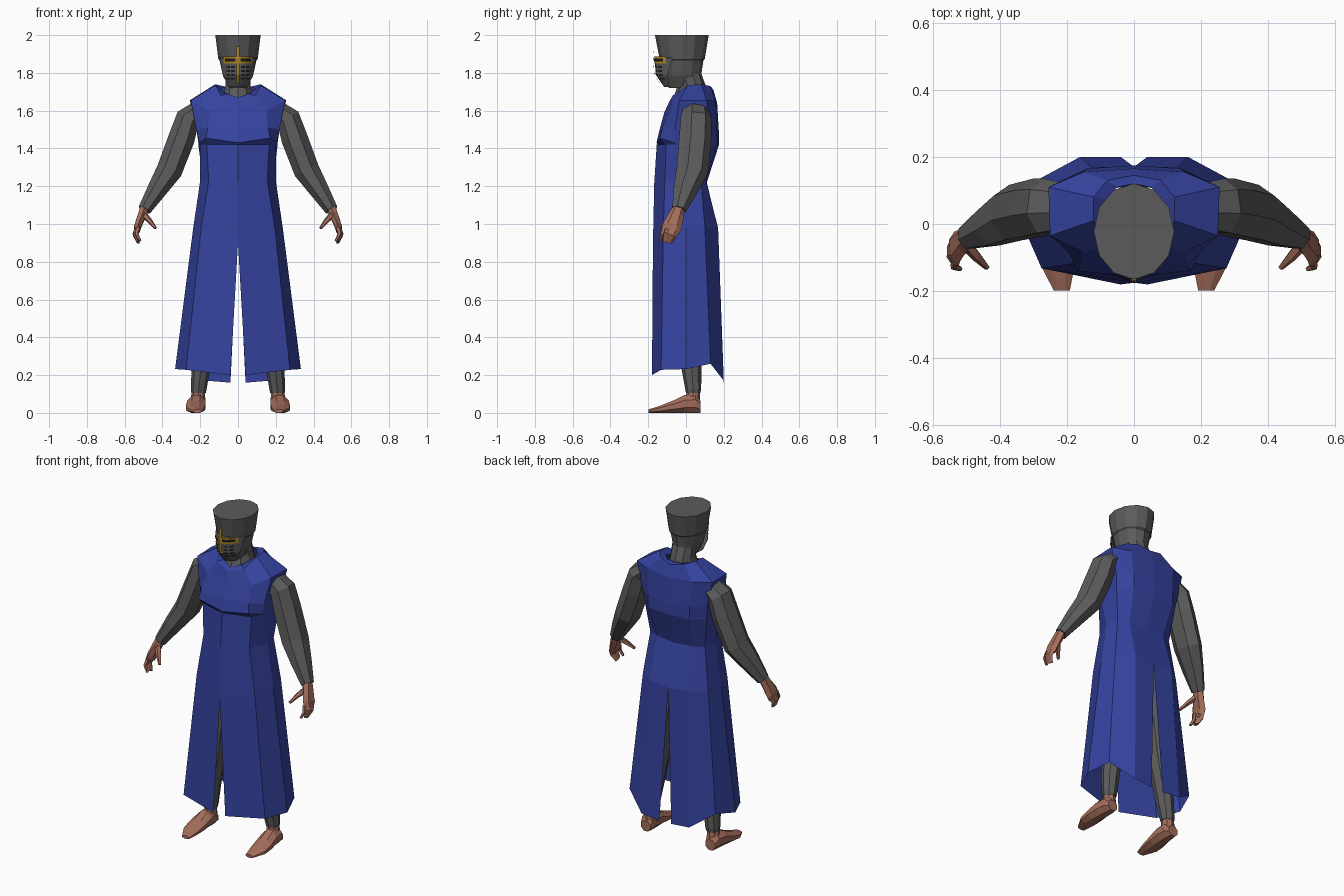
import bpy, bmesh, math
from mathutils import Vector


def material(name, rgb):
    m = bpy.data.materials.new(name)
    m.diffuse_color = (*rgb, 1)
    return m


BLUE = material("blue_cloth", (0.036, 0.056, 0.35))
GREY = material("grey_mail", (0.105, 0.105, 0.105))
SKIN = material("skin", (0.37, 0.155, 0.105))
GOLD = material("gold", (0.45, 0.24, 0.015))
DARK = material("dark_slit", (0.012, 0.012, 0.012))


def loft(name, rings, mat, closed=False, mirror=False):
    """Skin a list of equally long point rows; closed rows get end caps."""
    bm = bmesh.new()
    rows = [[bm.verts.new(p) for p in r] for r in rings]
    n = len(rows[0])
    for a, b in zip(rows, rows[1:]):
        for i in range(n if closed else n - 1):
            j = (i + 1) % n
            bm.faces.new((a[i], a[j], b[j], b[i]))
    if closed:
        bm.faces.new(rows[0][::-1])
        bm.faces.new(rows[-1])
        bmesh.ops.recalc_face_normals(bm, faces=bm.faces)
    me = bpy.data.meshes.new(name)
    bm.to_mesh(me)
    bm.free()
    me.materials.append(mat)
    ob = bpy.data.objects.new(name, me)
    bpy.context.collection.objects.link(ob)
    if mirror:
        ob.modifiers.new("mirror", 'MIRROR')
    return ob


def tube(name, path, mat, sides=8, mirror=True, axis=None, turn=0.0):
    """Tube along (x, y, z, depth radius, width radius) stations."""
    pts = [Vector(p[:3]) for p in path]
    rings = []
    for k, p in enumerate(path):
        t = Vector(axis) if axis else pts[min(k + 1, len(pts) - 1)] - pts[max(k - 1, 0)]
        t.normalize()
        ref = Vector((0, 0, 1)) if abs(t.y) > 0.85 else Vector((0, 1, 0))
        a = (ref - t * ref.dot(t)).normalized()
        b = t.cross(a)
        ring = []
        for i in range(sides):
            g = 2 * math.pi * (i + turn) / sides
            ring.append(pts[k] + a * p[3] * math.cos(g) + b * p[4] * math.sin(g))
        rings.append(ring)
    return loft(name, rings, mat, True, mirror)


# Tunic upper body: rows run front centre -> side -> back centre
loft("tunic_chest", [
    [(0, -.075, 1.67), (.06, -.05, 1.69), (.085, .01, 1.70), (.085, .07, 1.72), (.05, .11, 1.72), (0, .12, 1.72)],
    [(0, -.09, 1.645), (.09, -.07, 1.68), (.12, .01, 1.735), (.12, .08, 1.74), (.08, .13, 1.73), (0, .145, 1.71)],
    [(0, -.115, 1.59), (.15, -.085, 1.6), (.25, -.035, 1.655), (.255, .11, 1.655), (.15, .155, 1.65), (0, .165, 1.64)],
    [(0, -.14, 1.5), (.16, -.125, 1.51), (.22, -.06, 1.5), (.22, .11, 1.5), (.14, .165, 1.5), (0, .175, 1.47)],
    [(0, -.156, 1.43), (.17, -.14, 1.455), (.205, -.06, 1.43), (.21, .1, 1.43), (.14, .165, 1.43), (0, .175, 1.43)],
    [(0, -.15, 1.42), (.165, -.105, 1.42), (.2, -.05, 1.42), (.21, .1, 1.42), (.14, .165, 1.42), (0, .175, 1.42)],
], BLUE, mirror=True)

# Tunic skirt: the hem stays off the centre line, leaving front and back slits
loft("tunic_skirt", [
    [(0, -.155, 1.42), (.165, -.105, 1.42), (.2, -.05, 1.42), (.21, .1, 1.42), (.14, .165, 1.42), (0, .175, 1.42)],
    [(0, -.168, 1.22), (.155, -.112, 1.23), (.2, 0, 1.23), (.185, .08, 1.23), (.12, .105, 1.23), (0, .11, 1.22)],
    [(0, -.175, .9), (.195, -.12, .98), (.237, 0, .98), (.22, .1, .98), (.13, .17, .98), (0, .17, .97)],
    [(.04, -.18, .2), (.275, -.132, .228), (.333, 0, .232), (.29, .13, .26), (.16, .2, .17), (.04, .2, .16)],
], BLUE, mirror=True)

# Sleeves and cuffs
tube("sleeve", [
    (.2, .05, 1.61, .07, .05), (.265, .05, 1.56, .085, .066), (.30, .045, 1.45, .09, .072),
    (.365, .03, 1.28, .088, .07), (.43, -.005, 1.18, .068, .054), (.495, -.038, 1.075, .04, .036)],
    GREY, sides=7)

# Hands
tube("palm", [
    (.49, -.033, 1.1, .03, .026), (.507, -.05, 1.05, .04, .026),
    (.53, -.072, .99, .052, .022), (.535, -.082, .965, .048, .018)], SKIN, sides=6)
tube("fingers", [
    (.535, -.07, .975, .036, .016), (.546, -.083, .945, .034, .013), (.528, -.098, .903, .026, .009)], SKIN, sides=6)
tube("index_finger", [
    (.53, -.112, .98, .014, .014), (.537, -.126, .945, .012, .011), (.517, -.134, .91, .008, .007)], SKIN, sides=5)
tube("thumb", [
    (.505, -.055, 1.055, .02, .02), (.47, -.095, 1.02, .017, .014), (.437, -.13, .978, .009, .008)], SKIN, sides=5)

# Trouser legs
tube("leg", [
    (.1, .02, 1.0, .085, .085), (.12, .015, .8, .08, .075), (.155, .02, .5, .065, .06),
    (.195, .028, .25, .055, .05), (.208, .038, .125, .042, .042), (.209, .038, .105, .038, .038)],
    GREY, axis=(0, 0, 1))

# Bare feet, lofted from heel to toe, plus ankles
tube("foot", [
    (.218, .078, .032, .034, .034), (.218, .05, .05, .054, .046), (.22, -.01, .047, .051, .052),
    (.224, -.07, .032, .035, .055), (.226, -.13, .02, .022, .052), (.215, -.198, .009, .01, .026)],
    SKIN, axis=(0, -1, 0), turn=.5)
tube("ankle", [
    (.209, .038, .12, .034, .034), (.214, .036, .05, .04, .042)], SKIN, axis=(0, 0, 1))

# Neck mail and helmet
tube("neck_mail", [
    (0, .025, 1.66, .095, .085), (0, .03, 1.73, .075, .07), (0, .01, 1.8, .07, .07)],
    GREY, sides=10, mirror=False, axis=(0, 0, 1))
tube("helmet", [
    (0, -.02, 1.72, .07, .045), (0, -.02, 1.785, .1, .08), (0, -.02, 1.865, .112, .097),
    (0, -.02, 1.872, .119, .104), (0, -.022, 2, .1425, .12)],
    GREY, sides=12, mirror=False, axis=(0, 0, 1))


# Curved face guard and the plates that follow it
def guard(x, z):
    keys = [(1.72, -.112), (1.79, -.16), (1.875, -.166), (1.95, -.16)]
    y = keys[-1][1]
    for (z0, y0), (z1, y1) in zip(keys, keys[1:]):
        if z0 <= z <= z1:
            y = y0 + (y1 - y0) * (z - z0) / (z1 - z0)
            break
    return y + 10 * x * x


def plate(name, x0, x1, heights, mat, off, cols=6, mirror=False):
    rows = []
    for z in heights:
        xs = [x0 + (x1 - x0) * i / cols for i in range(cols + 1)]
        rows.append([(x, guard(x, z) - off, z) for x in xs])
    return loft(name, rows, mat, mirror=mirror)


rows = []
for z, w, back in [(1.725, .045, .06), (1.725, .05, 0), (1.79, .08, 0), (1.88, .097, 0), (1.886, .1, .04)]:
    rows.append([(w * i / 4, guard(w * i / 4, z) + back, z) for i in range(-4, 5)])
loft("face_guard", rows, GREY)

plate("eye_frame", -.078, .078, (1.85, 1.886), GOLD, .003, 8)
plate("eye_slit", .012, .07, (1.861, 1.877), DARK, .006, 4, True)
plate("cross_upright", -.008, .008, (1.745, 1.79, 1.875, 1.94), GOLD, .008, 2)
for r in range(4):
    z = 1.832 - .021 * r
    for c in range(2):
        x = .017 + .026 * c
        plate("breath_slit", x, x + .019, (z - .005, z + .005), DARK, .003, 2, True)
